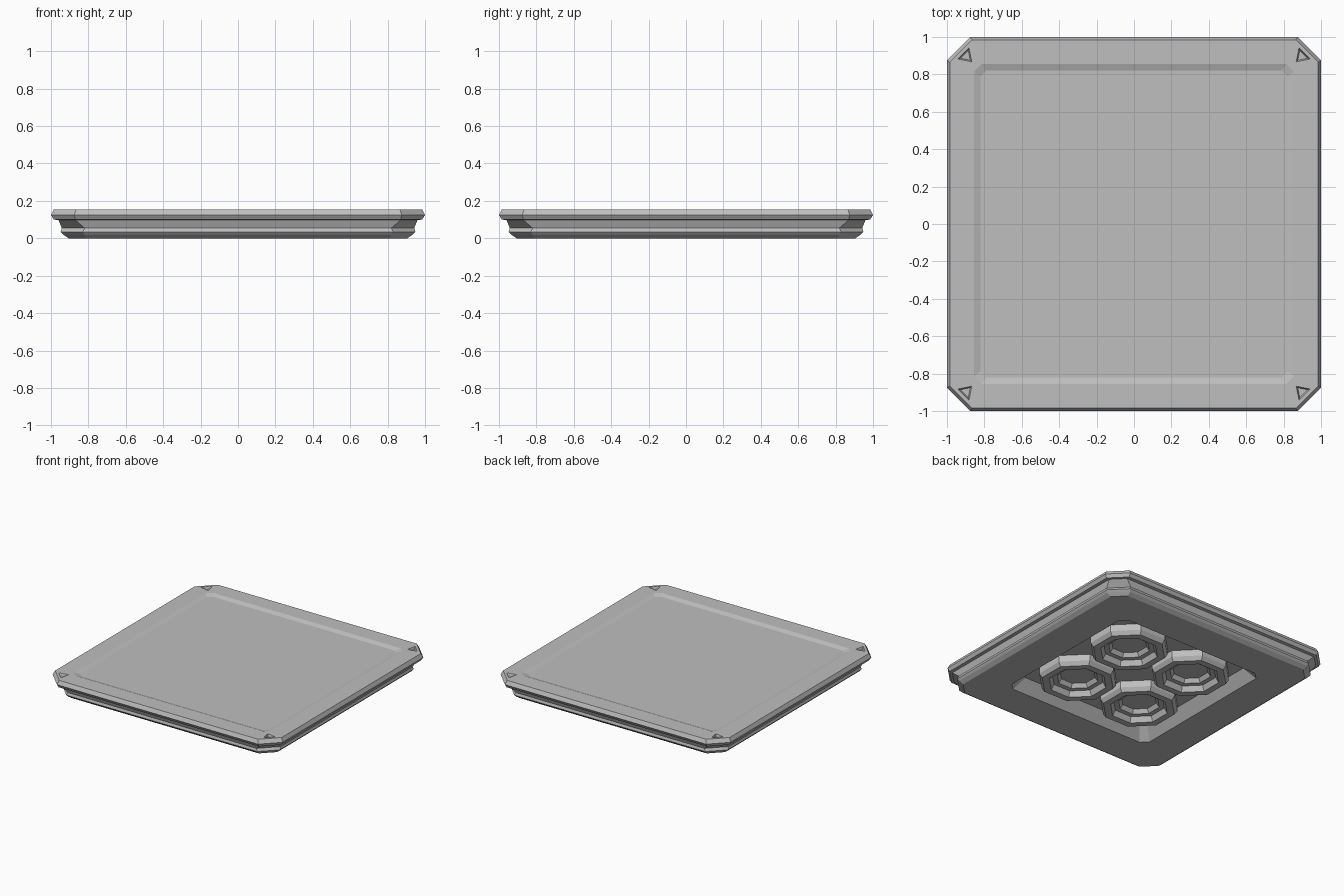
import bpy
import bmesh
import math

old = bpy.data.objects.get("Cube")
if old:
    bpy.data.objects.remove(old, do_unlink=True)

# Single grey material
GREY = (0.52, 0.52, 0.52, 1)
grey = bpy.data.materials.new("plain_grey")
grey.use_nodes = True
grey.diffuse_color = GREY
grey.node_tree.nodes["Principled BSDF"].inputs["Base Color"].default_value = GREY


def octagon(half, cut, z):
    """Square outline with clipped corners; cut is where each clip starts."""
    corners = [(half, cut), (cut, half), (-cut, half), (-half, cut),
               (-half, -cut), (-cut, -half), (cut, -half), (half, -cut)]
    return [(x, y, z) for x, y in corners]


def loft(name, rings, location=(0, 0, 0)):
    """Skin a stack of matching rings and cap both ends."""
    bm = bmesh.new()
    loops = [[bm.verts.new(p) for p in ring] for ring in rings]
    n = len(loops[0])
    for a, b in zip(loops, loops[1:]):
        for i in range(n):
            j = (i + 1) % n
            bm.faces.new((a[i], a[j], b[j], b[i]))
    bm.faces.new(loops[0])
    bm.faces.new(loops[-1])
    bmesh.ops.recalc_face_normals(bm, faces=bm.faces)
    mesh = bpy.data.meshes.new(name)
    bm.to_mesh(mesh)
    bm.free()
    mesh.materials.append(grey)
    obj = bpy.data.objects.new(name, mesh)
    obj.location = location
    bpy.context.collection.objects.link(obj)
    return obj


# Tile slab: top recess, lip, tapered body, underside recess
profile = [
    (0.82, 0.79, 0.143), (0.855, 0.815, 0.155),
    (0.985, 0.865, 0.155), (1.0, 0.875, 0.125), (0.985, 0.87, 0.10),
    (0.96, 0.87, 0.098), (0.942, 0.82, 0.055), (0.948, 0.83, 0.035),
    (0.935, 0.82, 0.02), (0.905, 0.815, 0.0),
    (0.64, 0.59, 0.0), (0.57, 0.53, 0.085),
]
slab = loft("tile_slab", [octagon(*p) for p in profile])

# Small triangular notches pressed into the top corners
for sx in (-1, 1):
    for sy in (-1, 1):
        rings = []
        for z, size in ((0.137, 0.7), (0.165, 1.15)):
            rings.append([(sx * (0.897 + dx * size), sy * (0.897 + dy * size), z)
                          for dx, dy in ((0.045, -0.015), (-0.015, 0.045), (-0.03, -0.03))])
        cutter = loft("corner_notch_cutter", rings)
        cutter.hide_render = True
        cutter.hide_viewport = True
        cutter.display_type = 'WIRE'
        notch = slab.modifiers.new("corner_notch", 'BOOLEAN')
        notch.operation = 'DIFFERENCE'
        notch.solver = 'EXACT'
        notch.object = cutter

# Four stepped octagonal sockets under the slab
CLIP = math.tan(math.pi / 8)
steps = [(0.265, 0.09), (0.265, 0.035), (0.245, 0.005), (0.195, 0.005),
         (0.175, 0.045), (0.14, 0.045), (0.12, 0.075)]
for x in (-0.285, 0.285):
    for y in (-0.285, 0.285):
        loft("underside_socket", [octagon(r, r * CLIP, z) for r, z in steps], (x, y, 0))
